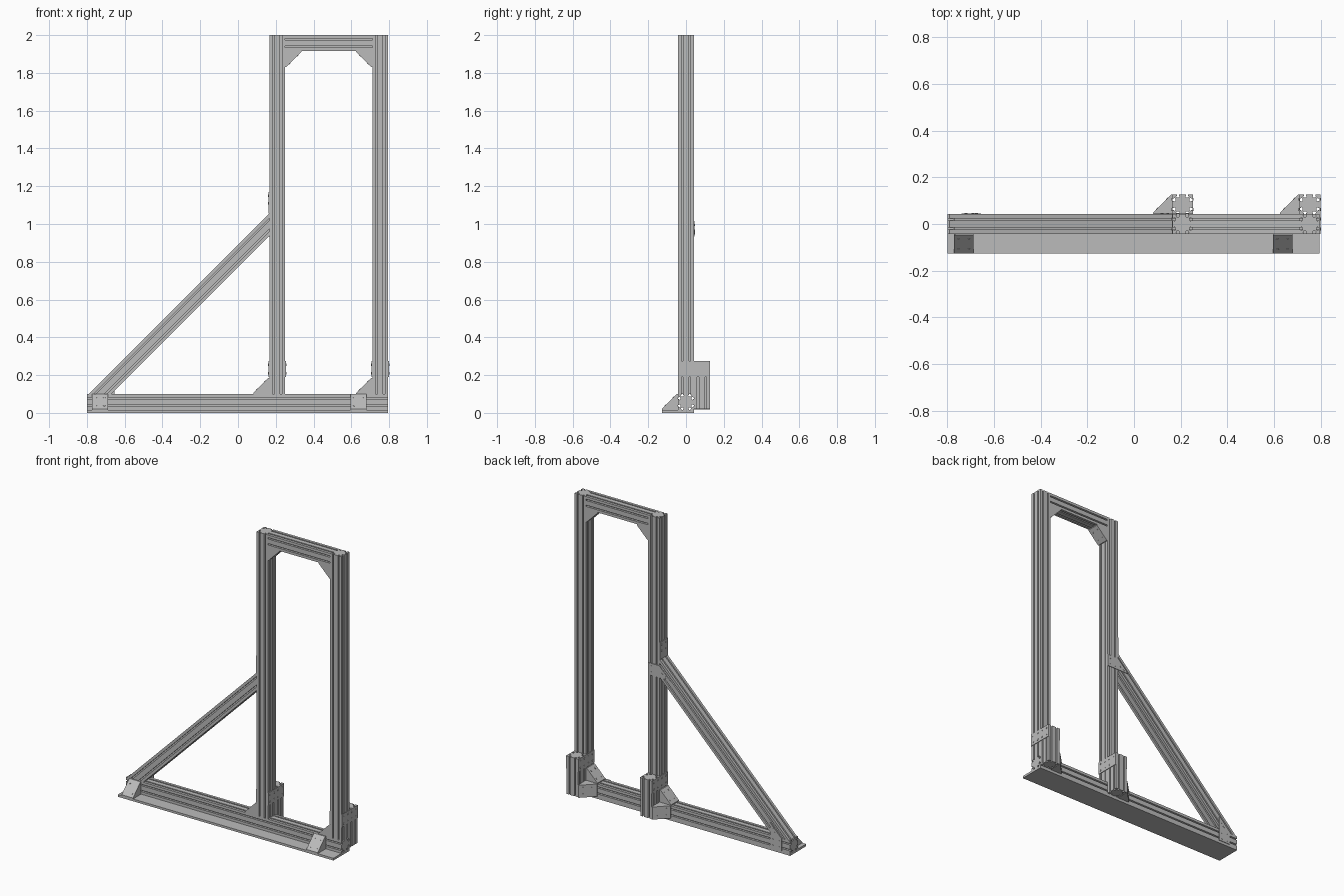
import bpy
import bmesh
import math
from mathutils import Vector, Matrix

if "Cube" in bpy.data.objects:
    bpy.data.objects.remove(bpy.data.objects["Cube"])

grey = bpy.data.materials.new("aluminium_grey")
grey.use_nodes = True
COLOUR = (0.5, 0.5, 0.5, 1)
grey.diffuse_color = COLOUR
grey.node_tree.nodes["Principled BSDF"].inputs["Base Color"].default_value = COLOUR

X, Y, Z = Vector((1, 0, 0)), Vector((0, 1, 0)), Vector((0, 0, 1))
H = 0.042          # half width of the slotted beams
POSTS = {"inner": 0.208, "outer": 0.753}
BASE_Z = 0.057
TOP = BASE_Z + H   # upper face of the base beam


def finish(name, bm):
    bmesh.ops.recalc_face_normals(bm, faces=bm.faces)
    mesh = bpy.data.meshes.new(name)
    bm.to_mesh(mesh)
    bm.free()
    mesh.materials.append(grey)
    obj = bpy.data.objects.new(name, mesh)
    bpy.context.collection.objects.link(obj)
    return obj


def prism(name, outline, origin, u, v, w):
    """Extrude an outline, drawn along u and v from origin, by the vector w."""
    bm = bmesh.new()
    base = [bm.verts.new(Vector(origin) + u * a + v * b) for a, b in outline]
    face = bm.faces.new(base)
    new = bmesh.ops.extrude_face_region(bm, geom=[face], use_keep_orig=True)["geom"]
    bmesh.ops.translate(bm, vec=w, verts=[g for g in new if isinstance(g, bmesh.types.BMVert)])
    return finish(name, bm)


def rect(a0, a1, b0, b1):
    return [(a0, b0), (a1, b0), (a1, b1), (a0, b1)]


def slot_profile():
    """Square section with two T-slots in each side."""
    mouth, cavity, lip, deep = 0.0045, 0.0085, 0.005, 0.0125
    side = [(-H, H)]
    for c in (-0.02, 0.02):
        side += [(c - mouth, H), (c - mouth, H - lip), (c - cavity, H - lip),
                 (c - mouth, H - deep), (c + mouth, H - deep),
                 (c + cavity, H - lip), (c + mouth, H - lip), (c + mouth, H)]
    points = []
    for k in range(4):
        turn = Matrix.Rotation(-k * math.pi / 2, 2)
        points += [tuple(turn @ Vector(p)) for p in side]
    return points


PROFILE = slot_profile()


def beam(name, start, end, u, v):
    return prism(name, PROFILE, start, u, v, Vector(end) - Vector(start))


def bolts(name, centres, normal):
    """Low round bolt heads on a face."""
    bm = bmesh.new()
    turn = normal.to_track_quat("Z", "Y").to_matrix().to_4x4()
    for c in centres:
        bmesh.ops.create_cone(bm, cap_ends=True, segments=12, radius1=0.006, radius2=0.006,
                              depth=0.004, matrix=Matrix.Translation(c) @ turn)
    return finish(name, bm)


def gusset(name, corner, u, v, size=0.085):
    """Triangular corner bracket with four bolts on its sloping face."""
    corner = Vector(corner)
    w = u.cross(v)
    toe = 0.006
    prism(name, [(0, 0), (size, 0), (size, toe), (toe, size), (0, size)],
          corner - w * H, u, v, w * 2 * H)
    centres = [corner + u * (size * t + toe / 2) + v * (size * (1 - t) + toe / 2) + w * s
               for t in (0.25, 0.75) for s in (-0.022, 0.022)]
    bolts(name + "_bolts", centres, (u + v).normalized())


# Base beam and floor plate
beam("base_beam", (-0.8, 0, BASE_Z), (0.795, 0, BASE_Z), Y, Z)
prism("floor_plate", rect(-0.8, 0.795, -0.127, H), (0, 0, 0), X, Y, Z * 0.015)

# Uprights, rear stubs and their brackets
for label, x in POSTS.items():
    beam(label + "_post", (x, 0, TOP), (x, 0, 2), X, Y)
    beam(label + "_rear_stub", (x, 2 * H, 0.02), (x, 2 * H, 0.275), X, Y)
    gusset(label + "_post_gusset", (x - H, 0, TOP), -X, Z)
    gusset(label + "_stub_gusset", (x - H, H, BASE_Z + 0.003), -X, Y)
    for side, s in (("left", 1), ("right", -1)):
        name = f"{label}_{side}_joining_plate"
        prism(name, rect(-H, 3 * H, 0.19, 0.275), (x + s * H, 0, 0), Y, Z, X * s * 0.004)
        bolts(name + "_bolts", [Vector((x + s * (H + 0.004), y, z))
                                for y in (-0.022, 0.022, 0.062, 0.106)
                                for z in (0.21, 0.255)], X * s)

# Top beam and its corner gussets
beam("top_beam", (POSTS["inner"] + H, 0, 2 - H), (POSTS["outer"] - H, 0, 2 - H), Y, Z)
gusset("top_inner_gusset", (POSTS["inner"] + H, 0, 2 - 2 * H), X, -Z)
gusset("top_outer_gusset", (POSTS["outer"] - H, 0, 2 - 2 * H), -X, -Z)

# Front gussets between floor plate and base beam
for label, x in (("right", -0.73), ("left", 0.637)):
    gusset(f"front_{label}_gusset", (x, -H, 0.015), -Y, Z)

# Diagonal brace: slotted beam with ends mitred to the base and the post
brace = beam("diagonal_brace", (-0.9, 0, -0.07), (0.35, 0, 1.18), Y, (Z - X).normalized())
bm = bmesh.new()
bm.from_mesh(brace.data)
for point, normal in (((0, 0, TOP), -Z), ((POSTS["inner"] - H, 0, 0), X)):
    cut = bmesh.ops.bisect_plane(bm, geom=bm.verts[:] + bm.edges[:] + bm.faces[:],
                                 plane_co=point, plane_no=normal, clear_outer=True)
    edges = [g for g in cut["geom_cut"] if isinstance(g, bmesh.types.BMEdge)]
    bmesh.ops.contextual_create(bm, geom=edges)
bm.to_mesh(brace.data)
bm.free()

# Back plates joining the brace to the post and to the base
upper = [(0.25, 0.935), (0.25, 1.015), (0.166, 1.015), (0.085, 0.935)]
lower = [(-0.74, 0.018), (-0.655, 0.018), (-0.655, 0.185), (-0.74, 0.1)]
upper_holes = [(0.228, 0.955), (0.228, 0.995), (0.188, 0.955), (0.188, 0.995), (0.145, 0.965), (0.12, 0.95)]
lower_holes = [(-0.72, 0.037), (-0.675, 0.037), (-0.72, 0.077), (-0.675, 0.077), (-0.69, 0.125), (-0.675, 0.15)]
for label, outline, holes in (("upper", upper, upper_holes), ("lower", lower, lower_holes)):
    prism(label + "_brace_plate", outline, (0, H, 0), X, Z, Y * 0.004)
    bolts(label + "_brace_plate_bolts", [Vector((a, H + 0.004, b)) for a, b in holes], Y)

# Bearing plate on the post just above the brace
px = POSTS["inner"] - H
prism("brace_stop_plate", rect(-H, H, 1.055, 1.17), (px, 0, 0), Y, Z, X * -0.004)
bolts("brace_stop_bolts", [Vector((px - 0.004, y, z)) for y in (-0.022, 0.022)
                           for z in (1.11, 1.15)], -X)
